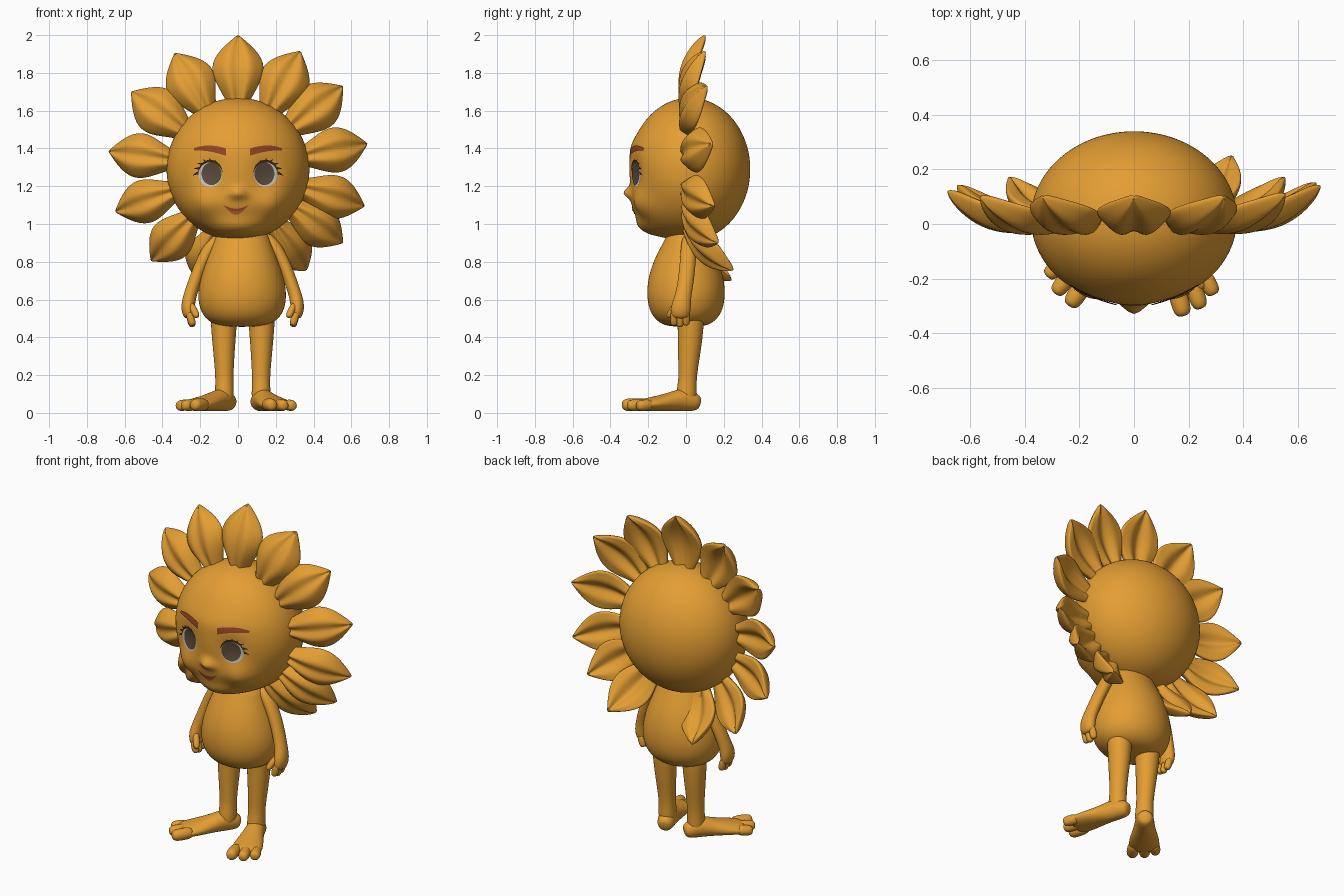
import bpy, bmesh, math
from mathutils import Vector, Matrix

if "Cube" in bpy.data.objects:
    bpy.data.objects.remove(bpy.data.objects["Cube"])


def material(name, rgb):
    m = bpy.data.materials.new(name)
    m.use_nodes = True
    m.diffuse_color = (*rgb, 1)
    m.node_tree.nodes["Principled BSDF"].inputs["Base Color"].default_value = (*rgb, 1)
    return m


GOLD = material("golden_skin", (0.77, 0.34, 0.033))
WHITE = material("eye_white", (0.55, 0.55, 0.53))
BROWN = material("iris_brown", (0.105, 0.07, 0.048))
RUST = material("brow_rust", (0.30, 0.06, 0.018))
RED = material("lip_red", (0.52, 0.11, 0.035))
DARK = material("lash_dark", (0.05, 0.022, 0.01))


def finish(name, bm, mat, levels=0):
    me = bpy.data.meshes.new(name)
    bm.to_mesh(me)
    bm.free()
    me.materials.append(mat)
    for p in me.polygons:
        p.use_smooth = True
    ob = bpy.data.objects.new(name, me)
    bpy.context.collection.objects.link(ob)
    if levels:
        sub = ob.modifiers.new("smooth", 'SUBSURF')
        sub.levels = sub.render_levels = levels
    return ob


def loft(name, rings, levels=2):
    """Closed skin through a list of point rings."""
    bm = bmesh.new()
    vs = [[bm.verts.new(p) for p in r] for r in rings]
    n = len(vs[0])
    for a, b in zip(vs, vs[1:]):
        for i in range(n):
            bm.faces.new((a[i], a[(i + 1) % n], b[(i + 1) % n], b[i]))
    bm.faces.new(vs[0])
    bm.faces.new(vs[-1])
    bmesh.ops.recalc_face_normals(bm, faces=bm.faces)
    return finish(name, bm, GOLD, levels)


def tube(name, path, side=(1, 0, 0), matrix=Matrix(), n=12):
    """Loft along (x, y, z, half width, half depth) stations."""
    pts = [Vector(p[:3]) for p in path]
    rings = []
    for i, p in enumerate(path):
        t = (pts[min(i + 1, len(pts) - 1)] - pts[max(i - 1, 0)]).normalized()
        s = Vector(side)
        s = (s - t * s.dot(t)).normalized()
        u = t.cross(s)
        rings.append([matrix @ (pts[i] + 1.04 * (s * p[3] * math.cos(a) + u * p[4] * math.sin(a)))
                      for a in (math.tau * k / n for k in range(n))])
    return loft(name, rings)


def digit(name, a, b, r, matrix=Matrix()):
    """Rounded finger or toe from a to b."""
    a, b = Vector(a), Vector(b)
    tube(name, [(*a.lerp(b, t), r * k, r * k) for t, k in
                ((0, .9), (.5, 1), (.85, .95), (1, .55))], (1, 0.1, 0), matrix, 8)


# Head: ellipsoid with soft facial relief on the front
HZ, HR, HY, HD = 1.29, 0.378, 0.02, 0.32
RELIEF = [  # x, z, spread x, spread z, height
    (0, 1.165, .034, .03, .04), (0, 1.09, .11, .07, .026), (0, .965, .2, .075, .085),
    (0, 1.41, .24, .06, .008)]
for sx in (-1, 1):
    RELIEF += [(sx * .19, 1.09, .09, .085, .048), (sx * .146, 1.27, .07, .08, -.022),
               (sx * .035, 1.152, .02, .02, .01)]


def face_y(x, z):
    d = math.sqrt(max(1 - (x * x + (z - HZ) ** 2) / HR ** 2, 0))
    bump = sum(h * math.exp(-((x - cx) / wx) ** 2 - ((z - cz) / wz) ** 2)
               for cx, cz, wx, wz, h in RELIEF)
    return HY - HD * d - bump * min(1, 2.4 * d)


bm = bmesh.new()
bmesh.ops.create_uvsphere(bm, u_segments=112, v_segments=80, radius=1)
for v in bm.verts:
    x, z = v.co.x * HR, v.co.z * HR + HZ
    v.co = (x, face_y(x, z) if v.co.y < 0 else v.co.y * HD + HY, z)
finish("head", bm, GOLD)


# Painted face details: thin plates that follow the face
def plate(name, f, mat, nu=24, nv=4, lift=.003):
    bm = bmesh.new()
    g = []
    for i in range(nu + 1):
        row = []
        for j in range(nv + 1):
            x, z = f(i / nu, j / nv)
            row.append(bm.verts.new((x, face_y(x, z) - lift, z)))
        g.append(row)
    for i in range(nu):
        for j in range(nv):
            bm.faces.new((g[i][j], g[i + 1][j], g[i + 1][j + 1], g[i][j + 1]))
    bmesh.ops.remove_doubles(bm, verts=bm.verts, dist=1e-5)
    bm.normal_update()
    for fc in bm.faces:
        if fc.normal.y > 0:
            fc.normal_flip()
    finish(name, bm, mat)


def disc(cx, cz, rx, rz):
    return lambda u, v: (cx + v * rx * math.cos(math.tau * u), cz + v * rz * math.sin(math.tau * u))


for s, tag in ((1, "left"), (-1, "right")):
    ex, ez = s * .146, 1.262
    plate(tag + "_eye_white", disc(ex, ez, .062, .066), WHITE)
    plate(tag + "_iris", disc(ex - s * .006, ez + .004, .053, .06), BROWN, lift=.006)

    def lid(u, v):
        a = math.radians(5 + 165 * u)
        r = 1 + (v - .1) * .2 * math.sin(math.pi * u)
        return ex + s * .064 * r * math.cos(a), ez + .066 * r * math.sin(a)
    plate(tag + "_lash_line", lid, DARK, nv=2, lift=.008)

    for k in range(6):
        a = math.radians(8 + 22 * k)

        def lash(u, v):
            b = a + (v - .5) * .24 * (1 - u) - .2 * u
            r = 1 + u * (.48 - .04 * k)
            return ex + s * .064 * r * math.cos(b), ez + .066 * r * math.sin(b)
        plate(f"{tag}_lash_{k + 1}", lash, DARK, 4, 1, .008)

    def brow(u, v):
        return (s * (.064 + .17 * u),
                1.381 + .02 * math.sin(2.4 * u) + (v - .5) * .038 * (1 - .65 * u ** 2))
    plate(tag + "_brow", brow, RUST, lift=.006)


def smile(thick, drop):
    return lambda u, v: (-.08 + .138 * u, 1.102 - (.03 + drop) * math.sin(math.pi * u)
                         + (v - .5) * thick * math.sin(math.pi * u))


plate("lips", smile(.032, .006), RED)
plate("mouth_line", smile(.009, 0), RUST, lift=.006)

# Ring of petals, listed by tip
TIPS = [(0, .10, 2.0), (.33, .10, 1.915), (.555, .11, 1.73), (.685, .14, 1.425), (.67, .15, 1.095),
        (.555, .17, .90), (.36, .25, .755), (-.21, .24, .70), (-.46, .17, .805),
        (-.65, .14, 1.065), (-.685, .12, 1.385), (-.565, .10, 1.70), (-.335, .10, 1.905)]


def petal(name, tip):
    tip = Vector(tip)
    out = Vector((tip.x, 0, tip.z - HZ)).normalized()
    base = Vector((0, .005, HZ)) + out * .335
    axis = tip - base
    side = axis.cross(Vector((0, 1, 0))).normalized()
    front = side.cross(axis).normalized()
    if front.y > 0:
        front.negate()
    half = .105 + .018 * max(0, out.z)
    rings, n, m = [], 28, 16
    for i in range(m + 1):
        t = i / m
        w = half * (.42 * (1 - t) ** 2 + 1.02 * math.sin(math.pi * t ** 1.2) * (1 - .04 * t)) + .003
        th = .053 * (1 - t) ** .55 * (.6 + .7 * t) + .004
        bow = .05 * math.sin(math.pi * t)
        ring = []
        for k in range(n):
            a = math.tau * k / n
            c, d = math.cos(a), math.sin(a)
            groove = 1 - .6 * math.exp(-(c / .2) ** 2) + .3 * math.exp(-((abs(c) - .5) / .2) ** 2)
            ring.append(base + axis * t + side * w * c + front * (bow + th * d * groove - .035 * c * c * w / half))
        rings.append(ring)
    loft(name, rings, 1)


for i, tip in enumerate(TIPS):
    petal(f"petal_{i + 1}", tip)

# Pear-shaped body
tube("body", [(.022, 0, z, rx, ry) for z, rx, ry in
              ((.455, .09, .08), (.475, .165, .14), (.53, .215, .187), (.62, .232, .204), (.72, .215, .195),
               (.82, .18, .162), (.91, .145, .112), (.98, .12, .085))], n=20)

for s, tag in ((1, "left"), (-1, "right")):
    mid = Matrix.Translation((.025, 0, 0)) @ Matrix.Scale(s, 4, (1, 0, 0))
    # Arm and hand
    tube(tag + "_arm", [(.11, .02, .94, .03, .035), (.165, .015, .89, .036, .042), (.215, .01, .80, .034, .042),
                        (.253, 0, .70, .034, .042), (.28, -.015, .62, .034, .042), (.29, -.025, .57, .037, .052),
                        (.288, -.03, .53, .034, .052), (.28, -.03, .50, .024, .042)], matrix=mid)
    for k in range(3):
        y = -.062 + .032 * k
        digit(f"{tag}_finger_{k + 1}", (.286, y, .54), (.264, y - .002, .454 + .008 * abs(k - 1)), .022, mid)
    digit(tag + "_thumb", (.276, -.05, .58), (.24, -.094, .505), .02, mid)

    # Leg, widening into the ankle
    tube(tag + "_leg", [(.10, .025, .56, .074, .074), (.10, .025, .46, .068, .069), (.10, .02, .36, .06, .063),
                        (.098, .012, .25, .051, .053), (.097, .008, .17, .047, .047),
                        (.097, .002, .10, .051, .056), (.097, .002, .05, .047, .052)], matrix=mid)

    # Foot turned outward, with three toes
    yaw = math.radians(19 if s > 0 else 37)
    foot = mid @ Matrix.Translation((.096, .01, 0)) @ Matrix.Rotation(yaw, 4, 'Z')
    tube(tag + "_foot", [(0, .068, .05, .03, .032), (0, .04, .056, .048, .048), (0, -.02, .072, .053, .064),
                         (.002, -.09, .06, .062, .051), (.005, -.17, .05, .082, .04),
                         (.008, -.24, .043, .088, .034), (.01, -.285, .039, .078, .026)], matrix=foot)
    for k, (x, y, r) in enumerate(((-.052, -.35, .037), (.014, -.345, .034), (.072, -.312, .032))):
        digit(f"{tag}_toe_{k + 1}", (x * .9, -.22, .044), (x * 1.05, y, r + .005), r, foot)
